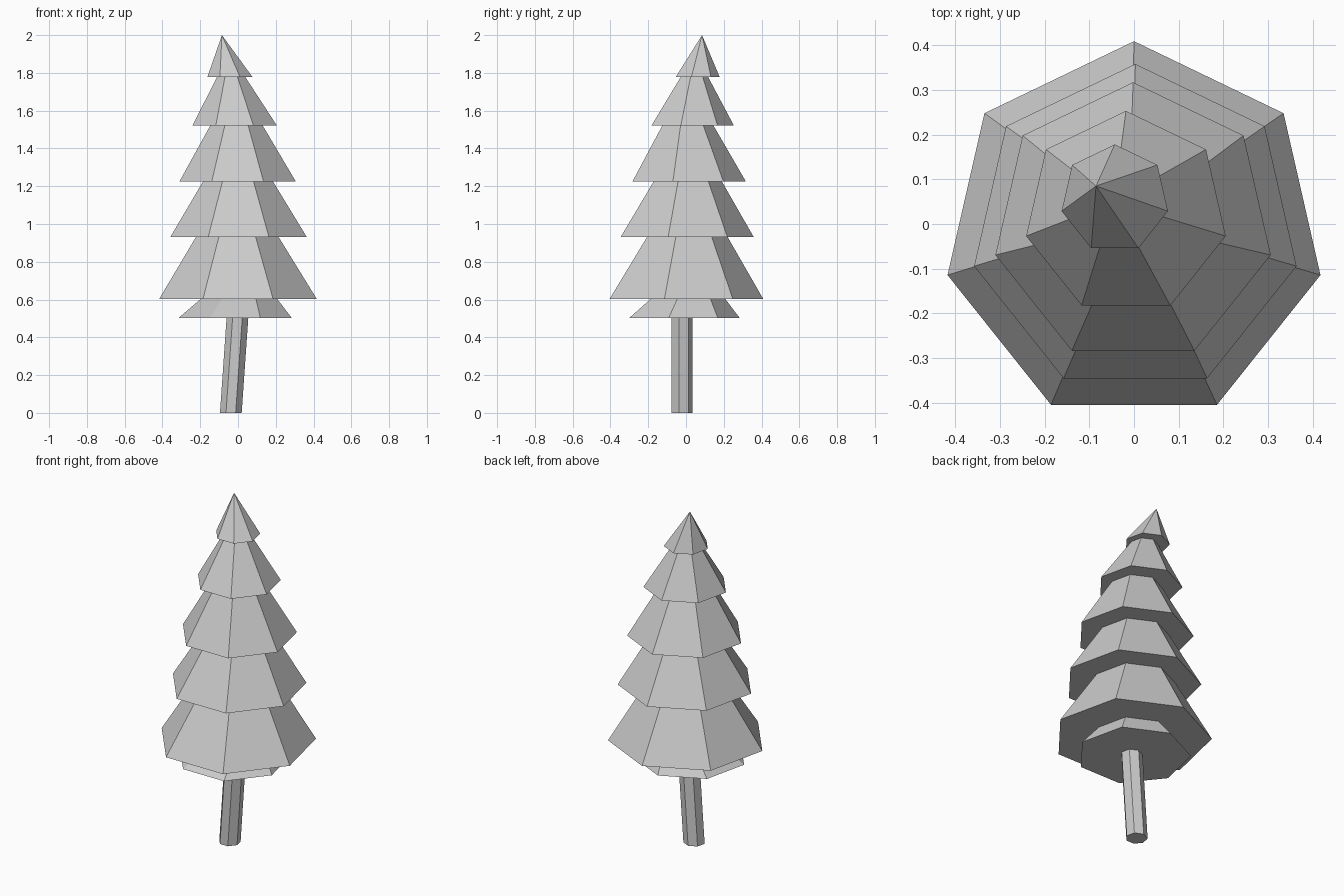
import bpy, bmesh
from math import pi, sin, cos

if "Cube" in bpy.data.objects:
    bpy.data.objects.remove(bpy.data.objects["Cube"])

SIDES = 7


def loft(name, rings, tip=None, cap_bottom=False):
    """Join seven-sided rings (z, cx, cy, radius), optionally ending in a tip."""
    bm = bmesh.new()
    loops = []
    for z, cx, cy, r in rings:
        loops.append([bm.verts.new((cx + r * cos(pi / 2 + 2 * pi * i / SIDES),
                                    cy + r * sin(pi / 2 + 2 * pi * i / SIDES), z))
                      for i in range(SIDES)])
    for low, high in zip(loops, loops[1:]):
        for i in range(SIDES):
            j = (i + 1) % SIDES
            bm.faces.new((low[i], low[j], high[j], high[i]))
    if tip:
        top = bm.verts.new(tip)
        for i in range(SIDES):
            bm.faces.new((loops[-1][i], loops[-1][(i + 1) % SIDES], top))
    if cap_bottom:
        bm.faces.new(loops[0][::-1])
    mesh = bpy.data.meshes.new(name)
    bm.to_mesh(mesh)
    bm.free()
    obj = bpy.data.objects.new(name, mesh)
    bpy.context.collection.objects.link(obj)
    return obj


# Leaning trunk
trunk_top = (0.503, -0.003, -0.024, 0.059)
loft("trunk", [(0.0, -0.038, -0.024, 0.059), trunk_top], cap_bottom=True)

# Branch tiers: wide rim, then the narrow neck under the next rim
foliage = [
    trunk_top,
    (0.503, -0.015, -0.023, 0.307), (0.603, 0.005, 0.000, 0.208),   # small skirt
    (0.603, 0.000, -0.019, 0.428), (0.932, -0.004, -0.004, 0.224),  # lowest tier
    (0.932, 0.003, -0.012, 0.370), (1.225, 0.000, 0.000, 0.190),
    (1.225, -0.002, 0.001, 0.316), (1.522, -0.008, 0.003, 0.142),
    (1.522, -0.018, 0.024, 0.229), (1.779, -0.036, 0.041, 0.076),
    (1.779, -0.043, 0.056, 0.122),                                  # top tier
]
loft("foliage", foliage, tip=(-0.085, 0.085, 2.0))
